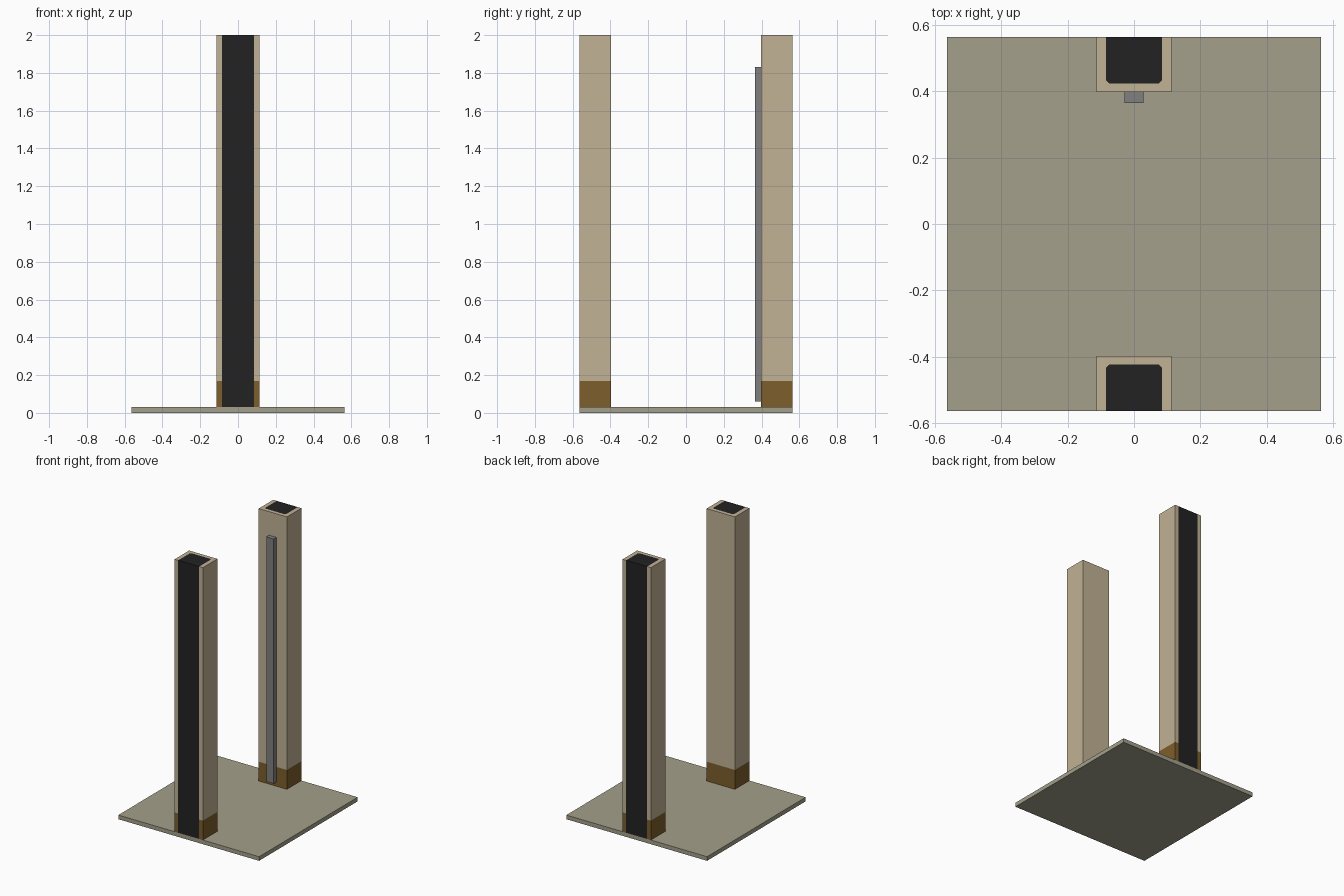
import bpy, bmesh

if "Cube" in bpy.data.objects:
    bpy.data.objects.remove(bpy.data.objects["Cube"])


def material(name, rgb):
    lin = [((c / 255 + 0.055) / 1.055) ** 2.4 for c in rgb]
    m = bpy.data.materials.new(name)
    m.diffuse_color = (*lin, 1.0)
    m.use_nodes = True
    m.node_tree.nodes["Principled BSDF"].inputs["Base Color"].default_value = m.diffuse_color
    return m


STONE = material("grey_green_plate", (163, 160, 139))
BEIGE = material("beige_casing", (193, 178, 149))
BROWN = material("brown_skirting", (125, 94, 43))
BLACK = material("black_core", (34, 34, 34))
GREY = material("grey_strip", (128, 128, 128))


def prism(name, profile, z0, z1, mat):
    """Extrude an xy outline from z0 up to z1."""
    bm = bmesh.new()
    face = bm.faces.new([bm.verts.new((x, y, z0)) for x, y in profile])
    ext = bmesh.ops.extrude_face_region(bm, geom=[face], use_keep_orig=True)
    for v in ext["geom"]:
        if isinstance(v, bmesh.types.BMVert):
            v.co.z = z1
    bmesh.ops.recalc_face_normals(bm, faces=bm.faces[:])
    mesh = bpy.data.meshes.new(name)
    bm.to_mesh(mesh)
    bm.free()
    mesh.materials.append(mat)
    obj = bpy.data.objects.new(name, mesh)
    bpy.context.collection.objects.link(obj)
    return obj


def rect(x, y0, y1):
    return [(-x, y0), (x, y0), (x, y1), (-x, y1)]


HALF, FLOOR, SKIRT, TOP = 0.563, 0.03, 0.17, 2.0
POST_X, POST_Y = 0.113, 0.397      # casing half width and inner face
CORE_X, CORE_Y, CUT = 0.084, 0.423, 0.009

# Base plate
prism("base_plate", rect(HALF, -HALF, HALF), 0, FLOOR, STONE)

# Two channel posts, open to the outside, each filled by a black core
core = [(-CORE_X, HALF), (-CORE_X, CORE_Y + CUT), (-CORE_X + CUT, CORE_Y),
        (CORE_X - CUT, CORE_Y), (CORE_X, CORE_Y + CUT), (CORE_X, HALF)]
channel = core + [(POST_X, HALF), (POST_X, POST_Y),
                  (-POST_X, POST_Y), (-POST_X, HALF)]
for side, s in (("front", -1), ("back", 1)):
    c = [(x, s * y) for x, y in channel]
    k = [(x, s * y) for x, y in core]
    prism(side + "_post_skirting", c, FLOOR, SKIRT, BROWN)
    prism(side + "_post_casing", c, SKIRT, TOP, BEIGE)
    prism(side + "_post_core", k, FLOOR, TOP, BLACK)

# Grey strip on the inner face of the back post
prism("wall_strip", rect(0.029, 0.365, POST_Y), 0.06, 1.83, GREY)
